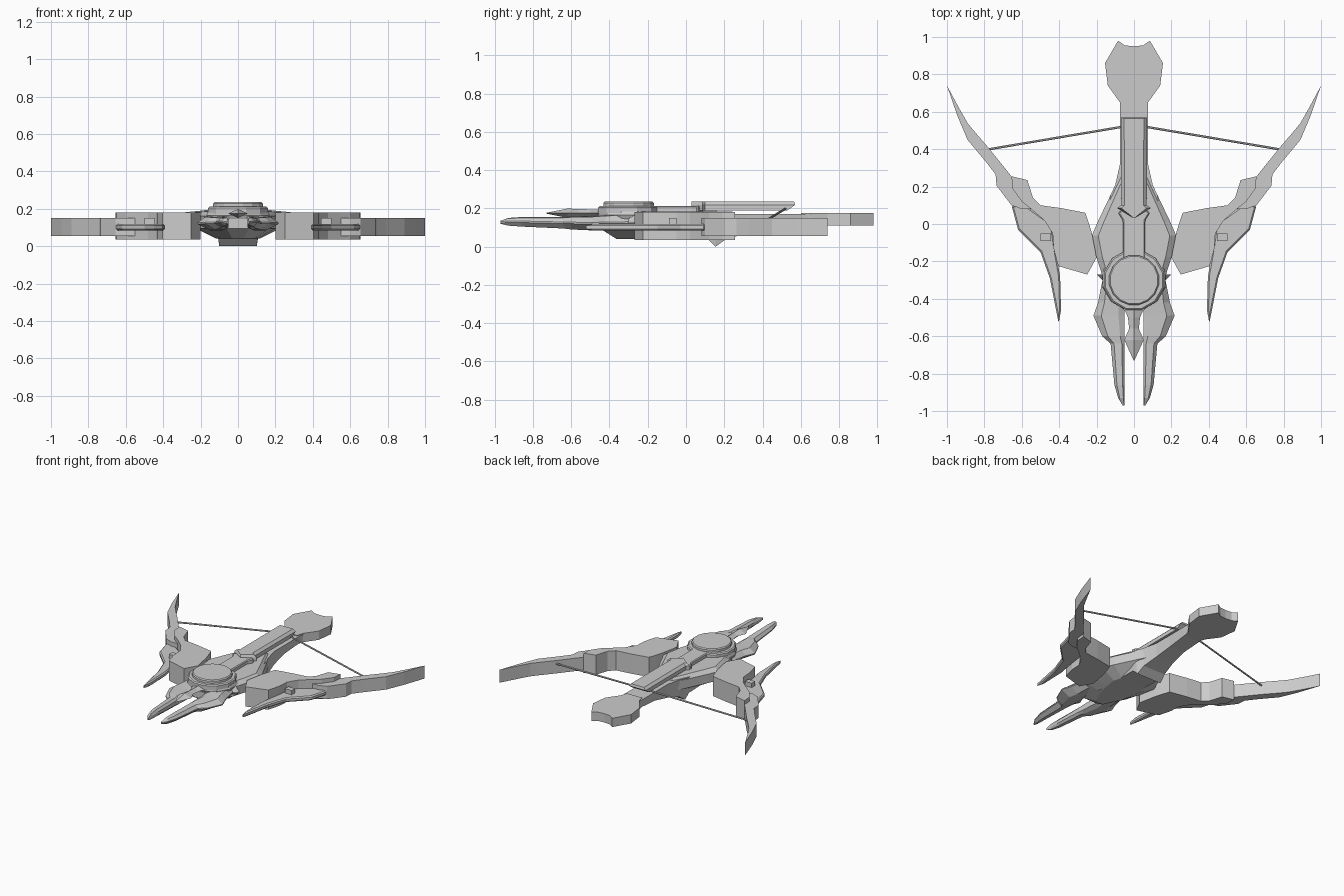
import bpy, bmesh, math
from mathutils import Vector

cube = bpy.data.objects.get("Cube")
if cube:
    bpy.data.objects.remove(cube, do_unlink=True)

grey = bpy.data.materials.new("plain_grey")
grey.use_nodes = True
grey.diffuse_color = (0.6, 0.6, 0.6, 1)
grey.node_tree.nodes["Principled BSDF"].inputs["Base Color"].default_value = (0.6, 0.6, 0.6, 1)


def loft(name, rings, mirror=False, bevel=0.0):
    """Skin a list of equal-length rings of points and cap both ends."""
    bm = bmesh.new()
    vs = [[bm.verts.new(p) for p in ring] for ring in rings]
    n = len(rings[0])
    for a, b in zip(vs, vs[1:]):
        for i in range(n):
            j = (i + 1) % n
            bm.faces.new((a[i], a[j], b[j], b[i]))
    bm.faces.new(vs[0][::-1])
    bm.faces.new(vs[-1])
    bmesh.ops.recalc_face_normals(bm, faces=bm.faces)
    me = bpy.data.meshes.new(name)
    bm.to_mesh(me)
    bm.free()
    me.materials.append(grey)
    ob = bpy.data.objects.new(name, me)
    bpy.context.collection.objects.link(ob)
    if bevel:
        m = ob.modifiers.new("edge_chamfer", 'BEVEL')
        m.width = bevel
        m.segments = 1
        m.limit_method = 'ANGLE'
    if mirror:
        ob.modifiers.new("other_side", 'MIRROR').use_mirror_merge = False
    return ob


def prism(name, outline, z0, z1, **kw):
    return loft(name, [[(x, y, z) for x, y in outline] for z in (z0, z1)], **kw)


def sym(half):
    """Complete a half outline across the centre line."""
    return half + [(-x, y) for x, y in reversed(half) if x > 1e-6]


def levels(name, outline, steps, cy=0.0):
    """Stack an outline at heights, scaled about (0, cy): (z, sx, sy)."""
    return loft(name, [[(x * sx, cy + (y - cy) * sy, z) for x, y in outline] for z, sx, sy in steps])


# Limbs: thick inner block, outer arm and swept-back blade
prism("limb_block", [(.225, -.05), (.24, 0), (.26, .06), (.39, .085), (.50, .10), (.54, .14),
                     (.57, .235), (.655, .255), (.65, .19), (.60, .12), (.55, .08), (.48, .02),
                     (.435, -.05), (.43, -.13), (.405, -.225), (.25, -.27), (.20, -.18)],
      .035, .18, mirror=True)
prism("limb_arm", [(1.0, .74), (.93, .61), (.89, .54), (.845, .485), (.78, .41), (.655, .255),
                   (.57, .20), (.53, .08), (.60, .08), (.655, .10), (.735, .205), (.74, .265),
                   (.79, .33), (.89, .45), (.945, .58)],
      .055, .15, mirror=True)
prism("limb_blade", [(.655, .10), (.62, -.03), (.50, -.15), (.45, -.29), (.403, -.53),
                     (.39, -.46), (.395, -.28), (.42, -.14), (.44, .0), (.58, .10)],
      .085, .118, mirror=True, bevel=.008)
prism("limb_stud", [(.445, -.09), (.50, -.09), (.50, -.05), (.445, -.05)], .10, .15, mirror=True)

# Hull: widest at mid height, narrowing underneath
hull = sym([(.07, .27), (.19, .02), (.225, -.06), (.20, -.18), (.165, -.29), (.06, -.45)])
levels("hull", hull, [(.04, .52, .75), (.095, 1, 1), (.16, 1, 1), (.185, .85, .92)], cy=-.1)

# Neck and grip keel: (y, half width at top, half width at bottom, bottom z)
keel = [(.74, .075, .07, .11), (.60, .075, .065, .11), (.45, .075, .06, .095), (.32, .075, .07, .07),
        (.21, .10, .09, .04), (.155, .125, .10, 0), (.115, .13, .105, .038), (-.25, .12, .10, .045)]
loft("neck_keel", [[(-b, y, z), (b, y, z), (a, y, .17), (-a, y, .17)] for y, a, b, z in keel])

# Stock end
prism("stock_butt", sym([(0, .95), (.05, .955), (.085, .98), (.155, .86), (.14, .74), (.075, .65),
                         (.06, .60)]), .11, .175)

# Bolt rail with sloped tail and pointed foot
rail = sym([(.07, .57), (.068, .10), (.09, .085), (0, .03)])
loft("bolt_rail", [[(x, min(y, .53), .19) for x, y in rail],
                   [(x, y, .218) for x, y in rail],
                   [(x * .75, min(y, .565), .235) for x, y in rail]])
prism("rail_support", sym([(.04, .16), (.04, .03)]), .165, .20)

# Raised deck between rail and disc
prism("top_deck", sym([(.04, .09), (.085, .06), (.06, .02), (.06, -.20)]), .165, .213, bevel=.006)


def polygon(r, n, cy):
    return [(r * math.cos(2 * math.pi * (i + .5) / n), cy + r * math.sin(2 * math.pi * (i + .5) / n))
            for i in range(n)]


# Round turret: base, collar and cap
levels("turret_base", polygon(.175, 12, -.29), [(.13, .9, .9), (.165, 1, 1), (.185, .95, .95)], cy=-.29)
levels("turret_collar", polygon(.165, 12, -.30), [(.17, 1, 1), (.205, 1, 1), (.212, .95, .95)], cy=-.30)
levels("turret_cap", polygon(.135, 16, -.30), [(.20, 1, 1), (.228, 1, 1), (.235, .95, .95)], cy=-.30)

# Front prongs: chamfered section swept along y as (y, inner x, outer x, low z, high z)
prong = [(-.27, .09, .20, .09, .165), (-.30, .08, .168, .085, .168), (-.42, .055, .192, .085, .165),
         (-.49, .05, .217, .085, .16), (-.60, .05, .17, .09, .158), (-.64, .05, .125, .095, .155),
         (-.86, .05, .105, .105, .155), (-.93, .05, .085, .11, .15), (-.97, .05, .06, .12, .135)]
loft("front_prong", [[(i, y, lo + .015), (i + .2 * (o - i), y, lo), (i + .6 * (o - i), y, lo),
                      (o, y, (lo + hi) / 2 - .004), (o, y, (lo + hi) / 2 + .004),
                      (i + .75 * (o - i), y, hi - .004), (i + .2 * (o - i), y, hi), (i, y, hi - .015)]
                     for y, i, o, lo, hi in prong], mirror=True)

# Centre spike with diamond section: (y, half width, half height)
spike = [(-.40, .05, .02), (-.46, .05, .018), (-.50, .032, .02), (-.56, .026, .022),
         (-.62, .052, .024), (-.73, .002, .002)]
loft("centre_spike", [[(-w, y, .175), (0, y, .175 - h), (w, y, .175), (0, y, .175 + h)]
                      for y, w, h in spike])

# Bowstring: a thin six-sided rod on each side
a, b = Vector((.775, .40, .125)), Vector((.05, .522, .20))
d = (b - a).normalized()
u = d.cross(Vector((0, 0, 1))).normalized()
v = d.cross(u)
loft("bowstring", [[p + .006 * (u * math.cos(k * math.pi / 3) + v * math.sin(k * math.pi / 3))
                    for k in range(6)] for p in (a, b)], mirror=True)
